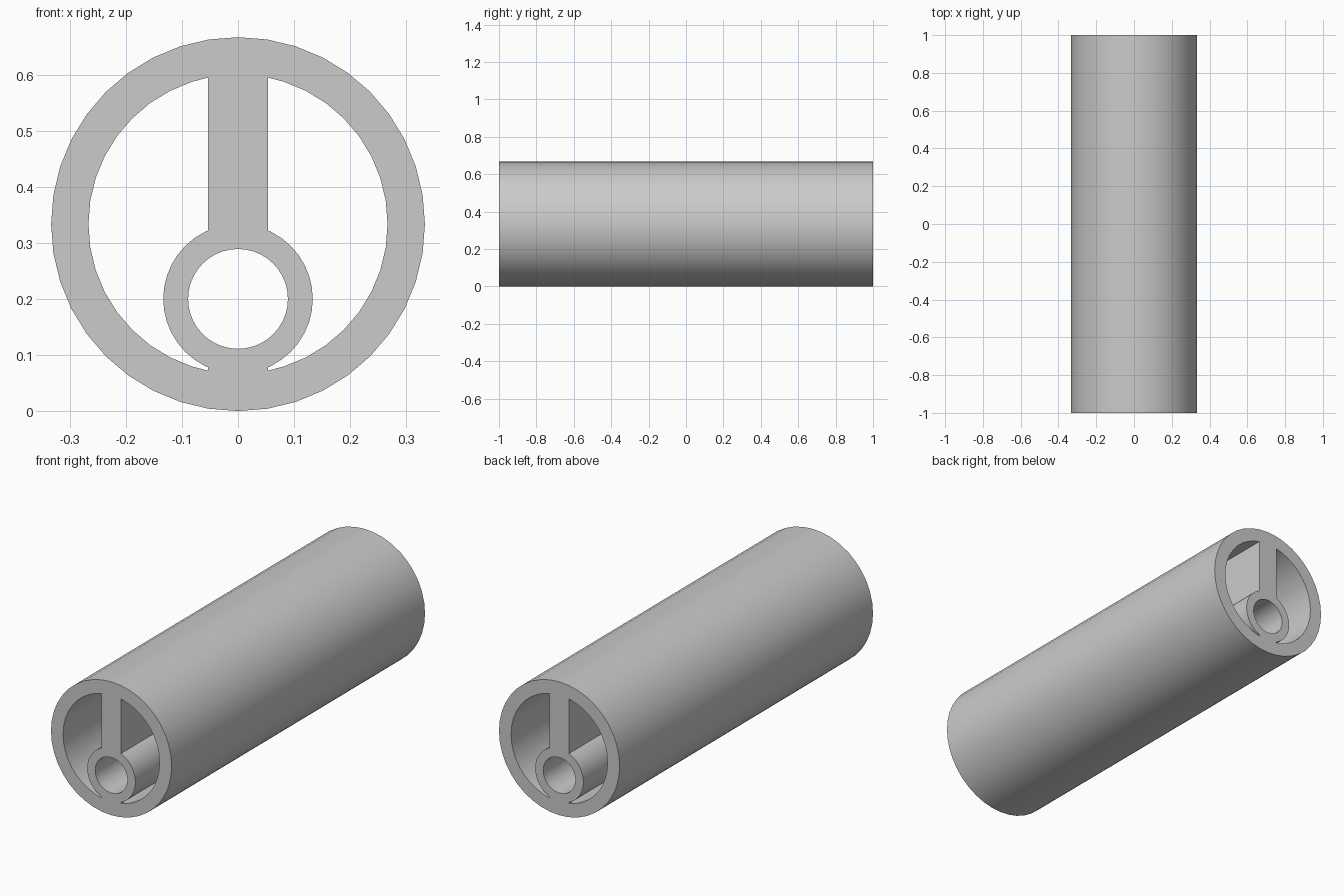
import bpy, bmesh, math

cube = bpy.data.objects.get("Cube")
if cube:
    bpy.data.objects.remove(cube, do_unlink=True)

LENGTH = 2.0
SEGMENTS = 40
SHELL_R, SHELL_INNER_R, SHELL_Z = 0.3333, 0.2667, 0.3333
CORE_R, BORE_R, CORE_Z = 0.1333, 0.089, 0.2
WEB_HALF = 0.0533


def circle(radius, z):
    """Points of a full circle in the x-z plane, starting at its top."""
    angles = [math.tau * k / SEGMENTS for k in range(SEGMENTS)]
    return [(radius * math.sin(a), z + radius * math.cos(a)) for a in angles]


def side_arc(radius, z):
    """Right half of a circle, cut off at the web, from top to bottom."""
    h = math.sqrt(radius ** 2 - WEB_HALF ** 2)
    middle = [p for p in circle(radius, z) if p[0] > WEB_HALF]
    return [(WEB_HALF, z + h)] + middle + [(WEB_HALF, z - h)]


# Cross-section: shell outline, round bore, and a mirrored pair of side voids
void = side_arc(SHELL_INNER_R, SHELL_Z) + side_arc(CORE_R, CORE_Z)[::-1]
mirrored_void = [(-x, z) for x, z in void]
outlines = [circle(SHELL_R, SHELL_Z), circle(BORE_R, CORE_Z), void, mirrored_void]

bm = bmesh.new()
for outline in outlines:
    verts = [bm.verts.new((x, -LENGTH / 2, z)) for x, z in outline]
    for a, b in zip(verts, verts[1:] + verts[:1]):
        bm.edges.new((a, b))
bmesh.ops.triangle_fill(bm, use_beauty=True, edges=bm.edges[:], normal=(0, -1, 0))

# Extrude the section along the full length
result = bmesh.ops.extrude_face_region(bm, geom=bm.faces[:])
moved = [g for g in result["geom"] if isinstance(g, bmesh.types.BMVert)]
bmesh.ops.translate(bm, verts=moved, vec=(0, LENGTH, 0))
bmesh.ops.recalc_face_normals(bm, faces=bm.faces[:])

mesh = bpy.data.meshes.new("webbed_tube")
bm.to_mesh(mesh)
bm.free()
tube = bpy.data.objects.new("webbed_tube", mesh)
bpy.context.collection.objects.link(tube)

# Plain grey material
colour = (0.6, 0.6, 0.6, 1)
grey = bpy.data.materials.new("light_grey")
grey.use_nodes = True
grey.diffuse_color = colour
grey.node_tree.nodes["Principled BSDF"].inputs["Base Color"].default_value = colour
mesh.materials.append(grey)

# Smooth round walls, sharp rims
bpy.ops.object.select_all(action="DESELECT")
tube.select_set(True)
bpy.context.view_layer.objects.active = tube
bpy.ops.object.shade_smooth_by_angle(angle=math.radians(30))
